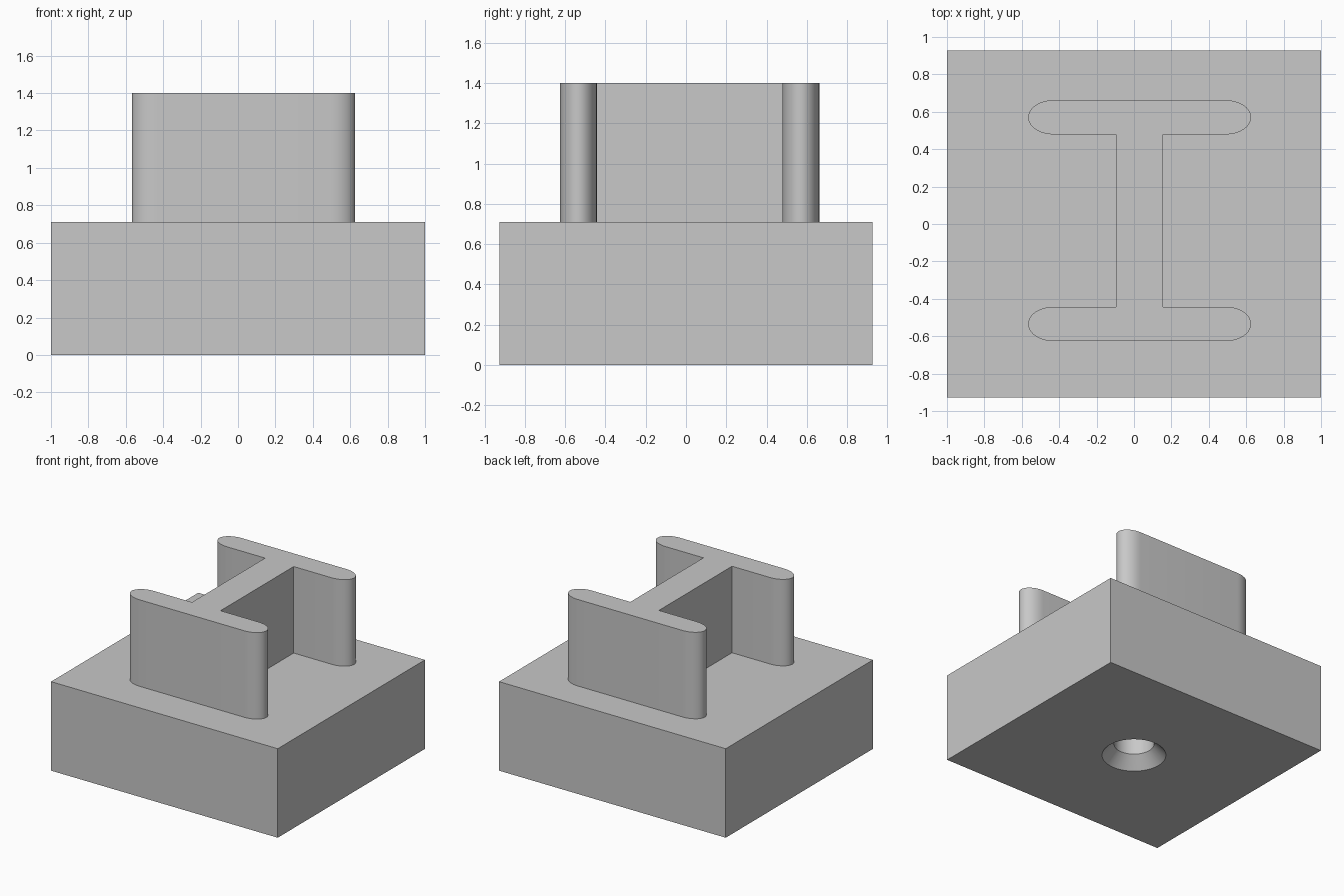
import bpy
import bmesh
from math import cos, sin, pi, radians

default = bpy.data.objects.get("Cube")
if default:
    bpy.data.objects.remove(default, do_unlink=True)

grey = bpy.data.materials.new("light grey")
grey.use_nodes = True
colour = (0.58, 0.58, 0.58, 1)
grey.diffuse_color = colour
grey.node_tree.nodes["Principled BSDF"].inputs["Base Color"].default_value = colour

BASE_TOP = 0.71
TOP = 1.40


def add_object(name, bm):
    bmesh.ops.recalc_face_normals(bm, faces=bm.faces)
    mesh = bpy.data.meshes.new(name)
    bm.to_mesh(mesh)
    bm.free()
    obj = bpy.data.objects.new(name, mesh)
    bpy.context.collection.objects.link(obj)
    mesh.materials.append(grey)
    return obj


def smooth(obj):
    bpy.ops.object.select_all(action="DESELECT")
    obj.select_set(True)
    bpy.context.view_layer.objects.active = obj
    bpy.ops.object.shade_smooth_by_angle(angle=radians(35))


# Base block
bm = bmesh.new()
bmesh.ops.create_cube(bm, size=1)
bmesh.ops.scale(bm, vec=(2, 1.855, BASE_TOP), verts=bm.verts)
bmesh.ops.translate(bm, vec=(0, 0, BASE_TOP / 2), verts=bm.verts)
base = add_object("base_block", bm)

# Countersunk blind hole in the underside, cut with a lathed profile
profile = [(0, -0.093), (0.32, -0.093), (0.146, 0.093), (0.146, 0.5), (0, 0.5)]
bm = bmesh.new()
points = [bm.verts.new((r, 0, z)) for r, z in profile]
edges = [bm.edges.new(pair) for pair in zip(points, points[1:])]
bmesh.ops.spin(bm, geom=points + edges, cent=(0, 0, 0), axis=(0, 0, 1),
               angle=2 * pi, steps=48, use_duplicate=False)
bmesh.ops.remove_doubles(bm, verts=bm.verts, dist=0.0001)
cutter = add_object("hole_cutter", bm)
cutter.hide_render = True

cut = base.modifiers.new("countersunk hole", "BOOLEAN")
cut.operation = "DIFFERENCE"
cut.solver = "EXACT"
cut.object = cutter
bpy.context.view_layer.objects.active = base
bpy.ops.object.modifier_apply(modifier=cut.name)
bpy.data.objects.remove(cutter, do_unlink=True)
smooth(base)

# Upright I-section: two flanges with elliptical ends joined by a web
CENTRE_X, CENTRE_Y = 0.03, 0.018
HALF_LENGTH, END_LENGTH = 0.596, 0.135
HALF_WEB, FLANGE_INNER, FLANGE_OUTER = 0.126, 0.461, 0.644
STEPS = 20

# One quarter of the outline, from the web to the outer face
half_thick = (FLANGE_OUTER - FLANGE_INNER) / 2
middle = FLANGE_INNER + half_thick
quarter = [(HALF_WEB, FLANGE_INNER)]
for i in range(STEPS + 1):
    a = -pi / 2 + pi * i / STEPS
    quarter.append((HALF_LENGTH - END_LENGTH + END_LENGTH * cos(a),
                    middle + half_thick * sin(a)))

# Mirror it around to close the outline
half = quarter + [(-x, y) for x, y in reversed(quarter)]
outline = half + [(-x, -y) for x, y in half]

bm = bmesh.new()
face = bm.faces.new([bm.verts.new((CENTRE_X + x, CENTRE_Y + y, BASE_TOP))
                     for x, y in outline])
grown = bmesh.ops.extrude_face_region(bm, geom=[face], use_keep_orig=True)
top_verts = [v for v in grown["geom"] if isinstance(v, bmesh.types.BMVert)]
bmesh.ops.translate(bm, vec=(0, 0, TOP - BASE_TOP), verts=top_verts)
smooth(add_object("i_section_upright", bm))
